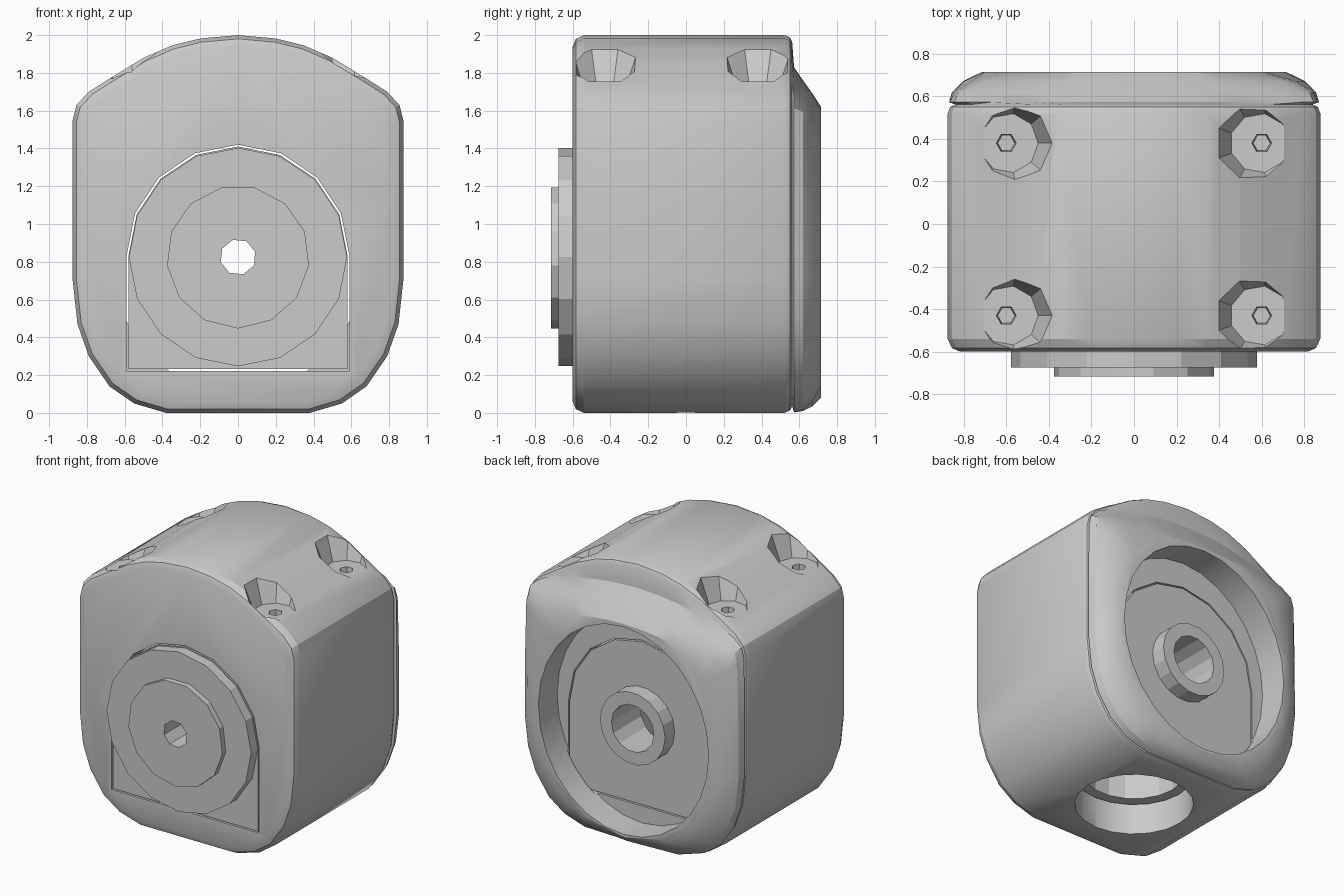
import bpy, bmesh, math

if "Cube" in bpy.data.objects:
    bpy.data.objects.remove(bpy.data.objects["Cube"])

CZ = 0.825          # height of the main bore


def loft(name, rings, hide=False):
    """Closed solid through a list of equal-length point rings."""
    bm = bmesh.new()
    vs = [[bm.verts.new(p) for p in r] for r in rings]
    n = len(vs[0])
    for a, b in zip(vs, vs[1:]):
        for i in range(n):
            j = (i + 1) % n
            bm.faces.new((a[i], a[j], b[j], b[i]))
    bm.faces.new(vs[0])
    bm.faces.new(vs[-1])
    bmesh.ops.recalc_face_normals(bm, faces=bm.faces)
    me = bpy.data.meshes.new(name)
    bm.to_mesh(me)
    bm.free()
    ob = bpy.data.objects.new(name, me)
    bpy.context.collection.objects.link(ob)
    ob.hide_render = hide
    return ob


def prism_y(name, pts, y0, y1, hide=False):
    return loft(name, [[(x, y, z) for x, z in pts] for y in (y0, y1)], hide)


def oval(rx, rz, n, cz=CZ, turn=0.0):
    return [(rx * math.cos(turn + 2 * math.pi * i / n),
             cz + rz * math.sin(turn + 2 * math.pi * i / n)) for i in range(n)]


def arch(w, bottom):
    top = [(w * math.cos(math.pi * i / 8), 0.83 + w * math.sin(math.pi * i / 8)) for i in range(9)]
    return top + [(-w, bottom), (w, bottom)]


def cone_z(name, x, y, z0, z1, r0, r1, n, hide=True):
    rings = [[(x + r * math.cos(2 * math.pi * i / n), y + r * math.sin(2 * math.pi * i / n), z)
              for i in range(n)] for z, r in ((z0, r0), (z1, r1))]
    return loft(name, rings, hide)


def apply_cuts(ob, cutters):
    bpy.context.view_layer.objects.active = ob
    for c in cutters:
        m = ob.modifiers.new("cut", 'BOOLEAN')
        m.operation, m.solver, m.object = 'DIFFERENCE', 'EXACT', c
        bpy.ops.object.modifier_apply(modifier=m.name)


# housing outline, mirrored from one half
half = [(0, 0), (.38, 0), (.55, .05), (.68, .14), (.79, .3), (.85, .47), (.875, .7),
        (.875, 1.1), (.875, 1.55), (.855, 1.63), (.79, 1.7), (.68, 1.77), (.5, 1.88),
        (.35, 1.945), (.2, 1.982), (0, 2)]
outline = half + [(-x, z) for x, z in half[-2:0:-1]]


def inset(d):
    return [(x * (1 - d / .875), 1 + (z - 1) * (1 - d)) for x, z in outline]


def back_section(t, limit):
    """Blend from the outline toward the oval rear opening, with a lowered top."""
    pts = []
    for x, z in outline:
        a = math.atan2((z - .85) / .75, x / .68)
        px = x + t * (.68 * math.cos(a) - x)
        pz = z + t * (.85 + .75 * math.sin(a) - z)
        pts.append((px, min(pz, limit - .25 * px * px)))
    return pts


sections = [(-.6, inset(.06)), (-.583, inset(.02)), (-.54, outline), (.52, outline),
            (.55, inset(.012)), (.562, inset(.035)), (.572, back_section(.03, 1.83)),
            (.62, back_section(.1, 1.76)), (.67, back_section(.35, 1.69)),
            (.715, back_section(.8, 1.62))]
housing = loft("housing", [[(x, y, z) for x, z in pts] for y, pts in sections])

# housing openings: front arch, rear oval, bottom hole, screw recesses
cuts = [prism_y("arch_cutter", arch(.59, .222), -.8, .52, True),
        prism_y("rear_cutter", oval(.68, .75, 28, .85), .5, .9, True),
        cone_z("bottom_cutter", 0, 0, -.2, .4, .39, .39, 20)]
for sx in (-1, 1):
    for y in (-.43, .38):
        cuts.append(cone_z("recess_cutter", sx * .59, y, 1.755, 2.1, .14, .27, 9))
        cuts.append(cone_z("screw_hole_cutter", sx * .6, y, 1.66, 1.8, .04, .05, 6))
apply_cuts(housing, cuts)

# plug filling the arch, front discs and rear collar
plug = prism_y("plug", arch(.58, .232), -.6, .5)
outer_disc = prism_y("outer_disc", oval(.578, .578, 16), -.675, -.6)
inner_disc = prism_y("inner_disc", oval(.378, .378, 13, CZ, -math.pi / 2), -.716, -.675)
collar = prism_y("rear_collar", oval(.26, .26, 18), .5, .61)

# stepped bore and the vertical pocket above the bottom hole
small_bore = prism_y("small_bore_cutter", oval(.095, .095, 8, CZ, .3), -.9, .9, True)
wide_bore = prism_y("wide_bore_cutter", oval(.17, .17, 14), -.4, .9, True)
pocket = cone_z("pocket_cutter", 0, 0, 0, .8, .33, .33, 18)
apply_cuts(plug, [small_bore, wide_bore, pocket])
apply_cuts(outer_disc, [small_bore])
apply_cuts(inner_disc, [small_bore])
apply_cuts(collar, [wide_bore])

# remove the used cutters
for ob in [o for o in bpy.data.objects if o.hide_render]:
    bpy.data.objects.remove(ob)

# soft shading on the housing only
bpy.ops.object.select_all(action='DESELECT')
housing.select_set(True)
bpy.context.view_layer.objects.active = housing
bpy.ops.object.shade_smooth_by_angle(angle=math.radians(25))
